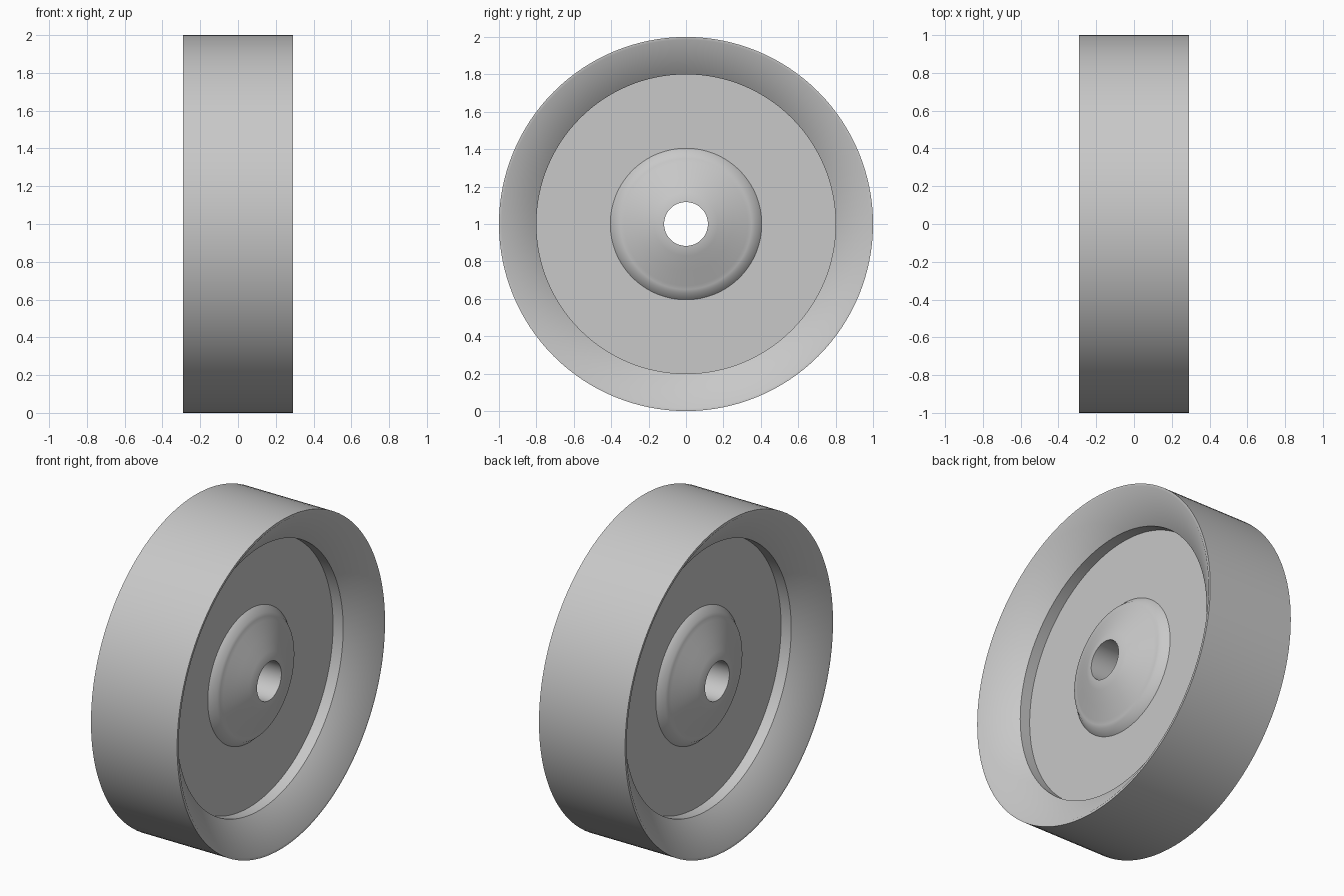
import bpy
import bmesh
from math import radians, tau
from mathutils import Vector

SEGMENTS = 128
CENTRE = Vector((0, 0, 1))

# Default object
cube = bpy.data.objects.get("Cube")
if cube:
    bpy.data.objects.remove(cube, do_unlink=True)

# Plain grey material
grey = bpy.data.materials.new("light_grey")
grey.use_nodes = True
colour = (0.58, 0.58, 0.58, 1)
grey.diffuse_color = colour
grey.node_tree.nodes["Principled BSDF"].inputs["Base Color"].default_value = colour

# Half of the cross-section as (x, radius): bore, domed hub, web, flared rim, tread
hub = [(0.21, 0.117), (0.207, 0.14), (0.197, 0.17), (0.165, 0.25),
       (0.132, 0.33), (0.124, 0.35), (0.12, 0.37)]
web = [(0.08, 0.405), (0.08, 0.8)]
rim = [(0.148, 0.8), (0.29, 0.985), (0.29, 1.0)]
half = hub + web + rim
profile = half + [(-x, r) for x, r in reversed(half)]

# Revolve the closed section around the axle
bm = bmesh.new()
verts = [bm.verts.new((x, 0, CENTRE.z + r)) for x, r in profile]
edges = [bm.edges.new((a, b)) for a, b in zip(verts, verts[1:] + verts[:1])]
bmesh.ops.spin(bm, geom=verts + edges, cent=CENTRE, axis=(1, 0, 0),
               angle=tau, steps=SEGMENTS, use_duplicate=False)
bmesh.ops.remove_doubles(bm, verts=bm.verts[:], dist=0.0005)
bmesh.ops.recalc_face_normals(bm, faces=bm.faces[:])
mesh = bpy.data.meshes.new("wheel")
bm.to_mesh(mesh)
bm.free()
mesh.materials.append(grey)

# Wheel object with crisp edges
wheel = bpy.data.objects.new("wheel", mesh)
bpy.context.collection.objects.link(wheel)
bpy.ops.object.select_all(action="DESELECT")
wheel.select_set(True)
bpy.context.view_layer.objects.active = wheel
bpy.ops.object.shade_smooth_by_angle(angle=radians(40))
